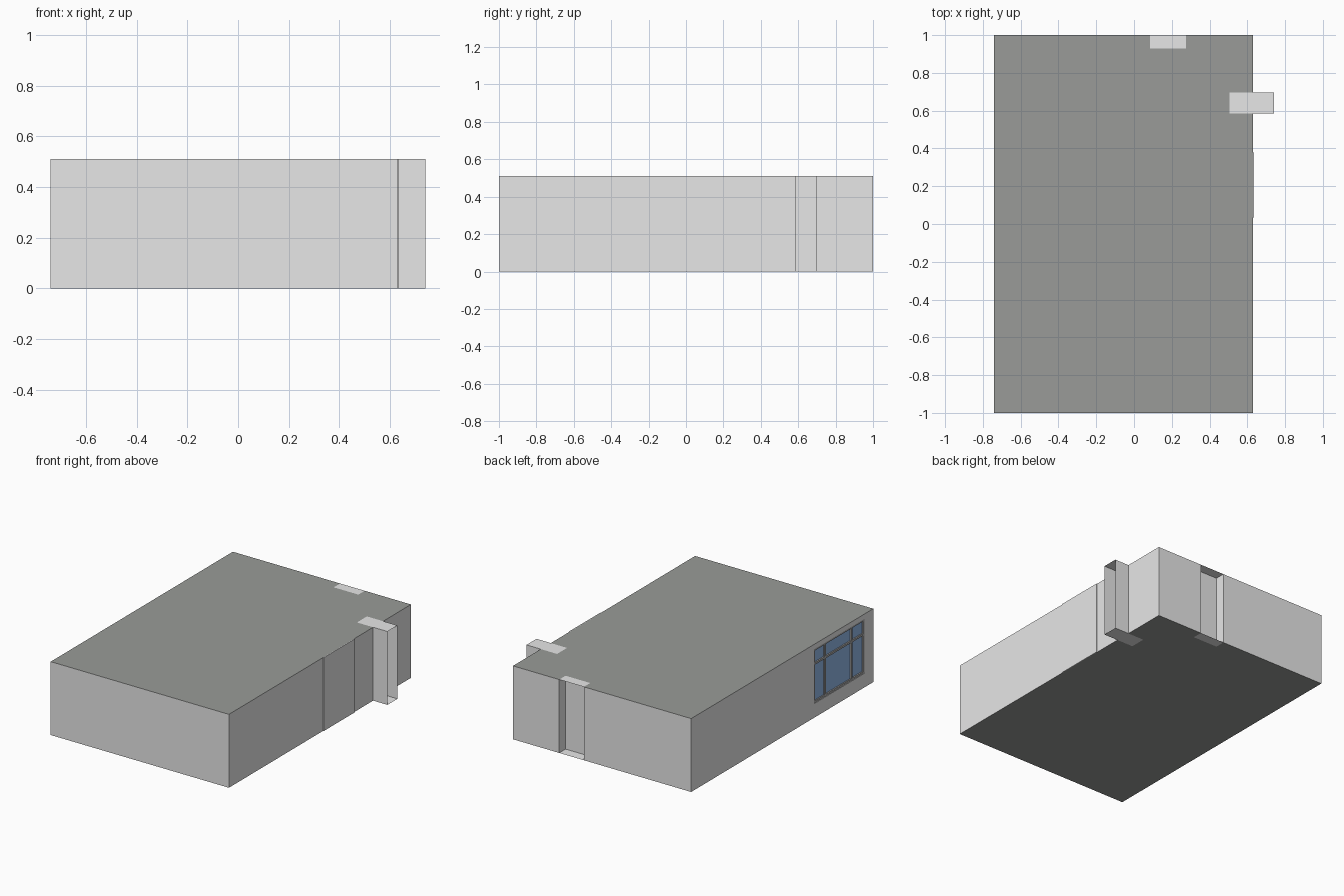
import bpy, bmesh
from mathutils import Vector

if "Cube" in bpy.data.objects:
    bpy.data.objects.remove(bpy.data.objects["Cube"])


def material(name, rgb):
    m = bpy.data.materials.new(name)
    m.diffuse_color = (*rgb, 1)
    m.use_nodes = True
    m.node_tree.nodes["Principled BSDF"].inputs["Base Color"].default_value = m.diffuse_color
    return m


WALL = material("light_grey_wall", (0.8, 0.8, 0.8))
SLAB = material("mid_grey_slab", (0.32, 0.33, 0.315))
FRAME = material("grey_frame", (0.42, 0.42, 0.42))
GLASS = material("blue_glass", (0.29, 0.48, 0.80))


def box(name, lo, hi, mats, open_dir=None):
    """Axis-aligned box; a face pointing along open_dir is left out."""
    bm = bmesh.new()
    bmesh.ops.create_cube(bm, size=1)
    lo, hi = Vector(lo), Vector(hi)
    for v in bm.verts:
        v.co = Vector([(lo[i] + hi[i]) / 2 + v.co[i] * (hi[i] - lo[i]) for i in range(3)])
    bm.normal_update()
    if open_dir:
        gone = [f for f in bm.faces if f.normal.dot(Vector(open_dir)) > 0.9]
        bmesh.ops.delete(bm, geom=gone, context='FACES')
    me = bpy.data.meshes.new(name)
    bm.to_mesh(me)
    bm.free()
    for m in mats:
        me.materials.append(m)
    ob = bpy.data.objects.new(name, me)
    bpy.context.collection.objects.link(ob)
    return ob


def cut(target, lo, hi):
    c = box("cutter", lo, hi, [WALL])
    c.hide_render = True
    mod = target.modifiers.new("cut", 'BOOLEAN')
    mod.operation = 'DIFFERENCE'
    mod.object = c
    bpy.context.view_layer.objects.active = target
    bpy.ops.object.modifier_apply(modifier=mod.name)
    bpy.data.objects.remove(c)


X0, X1, Y, H = -0.74, 0.63, 1.0, 0.51

# Room shell: light walls, darker roof and floor
room = box("room", (X0, -Y, 0), (X1, Y, H), [WALL, SLAB])
for p in room.data.polygons:
    p.material_index = 1 if abs(p.normal.z) > 0.9 else 0

# Door niche in the back wall, open to the back
cut(room, (0.085, 0.93, -0.1), (0.275, 1.1, H + 0.1))
box("back_door_niche", (0.085, 0.93, 0), (0.275, Y, H), [WALL], (0, 1, 0))

# Door passage through the right wall, open to the right
cut(room, (0.505, 0.585, -0.1), (0.8, 0.695, H + 0.1))
box("side_door_passage", (0.505, 0.585, 0), (0.74, 0.695, H), [WALL], (1, 0, 0))

# Slightly raised panel on the right wall
box("side_wall_panel", (X1, 0.035, 0), (X1 + 0.005, 0.378, H), [WALL])

# Window recess in the left wall
wy0, wy1, wz0, wz1 = -0.905, -0.35, 0.098, 0.476
cut(room, (X0 - 0.1, wy0, wz0), (X0 + 0.02, wy1, wz1))
box("window_glass", (X0 + 0.012, wy0, wz0), (X0 + 0.019, wy1, wz1), [GLASS])

# Window frame: border, two mullions and a transom
t = 0.014
for y in (wy0 + t / 2, -0.77, -0.475, wy1 - t / 2):
    box("window_upright", (X0 + 0.002, y - t / 2, wz0), (X0 + 0.014, y + t / 2, wz1), [FRAME])
for z in (wz0 + t / 2, 0.37, wz1 - t / 2):
    box("window_rail", (X0 + 0.003, wy0, z - t / 2), (X0 + 0.014, wy1, z + t / 2), [FRAME])
